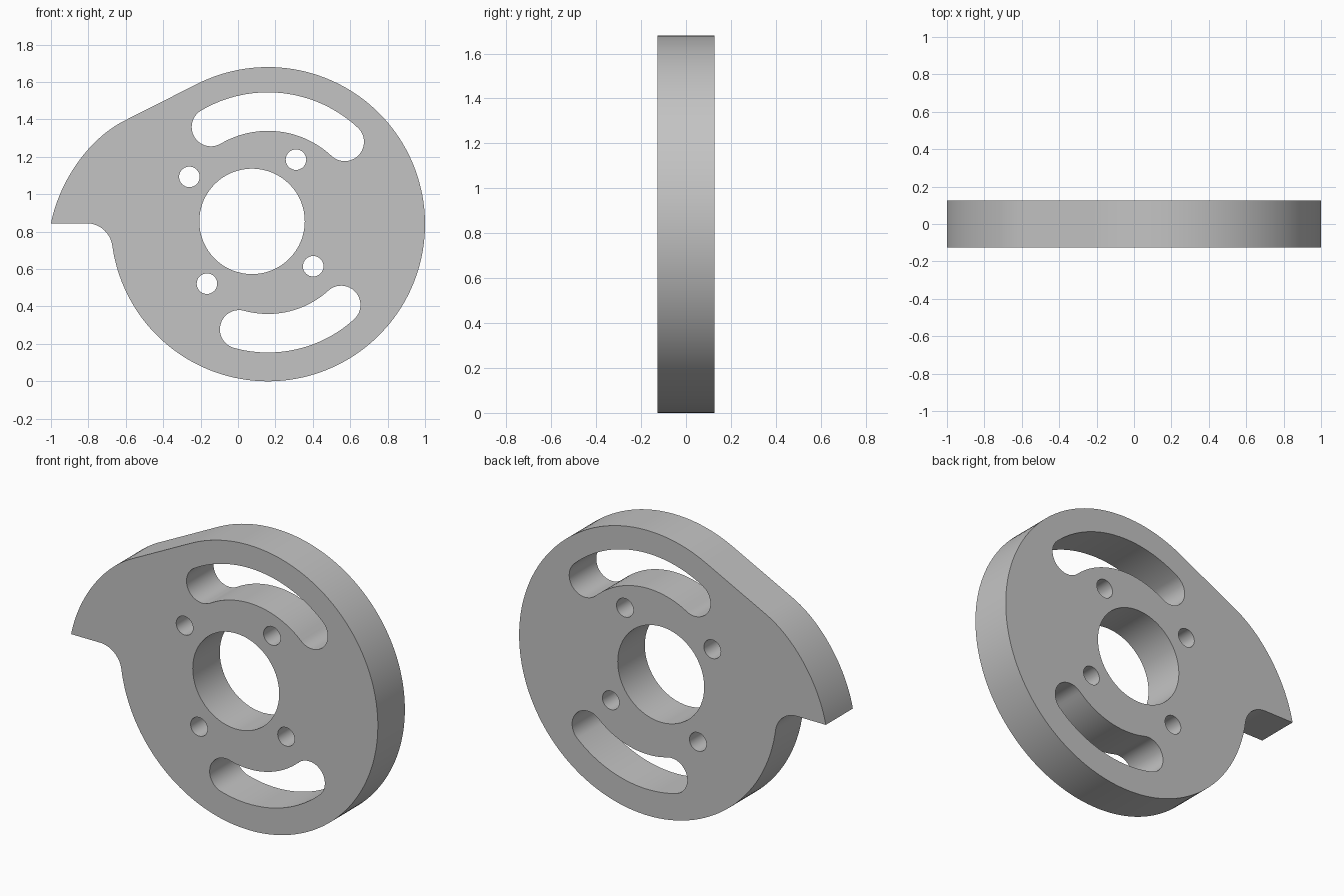
import bpy
import bmesh
from math import cos, sin, radians, atan2, degrees, hypot
from mathutils import Matrix, Vector
from mathutils.geometry import interpolate_bezier

default = bpy.data.objects.get("Cube")
if default:
    bpy.data.objects.remove(default)

HALF_DEPTH = 0.126
CENTRE = (0.16, 0.84)
RADIUS = 0.84


def arc(centre, radius, start, end, steps=24):
    """Points along an arc, angles in degrees."""
    angles = [radians(start + (end - start) * i / steps) for i in range(steps + 1)]
    return [(centre[0] + radius * cos(a), centre[1] + radius * sin(a)) for a in angles]


def circle(centre, radius, steps=64):
    return arc(centre, radius, 0, 360, steps)[:-1]


def slot(radius, half_width, start, end):
    """Curved slot with round ends, concentric with the rim."""
    def cap(angle):
        a = radians(angle)
        return (CENTRE[0] + radius * cos(a), CENTRE[1] + radius * sin(a))
    return (arc(CENTRE, radius + half_width, start, end)
            + arc(cap(end), half_width, end, end + 180)[1:]
            + arc(CENTRE, radius - half_width, end, start)[1:]
            + arc(cap(start), half_width, start - 180, start)[1:-1])


# Outer profile: rim, straight shoulder, curved nose, flat step and fillet
step_z = 0.845
fillet_r = 0.139
fillet = (-0.81, step_z - fillet_r)
join = degrees(atan2(fillet[1] - CENTRE[1], fillet[0] - CENTRE[0]))
nose = interpolate_bezier(Vector((-0.61, 1.392)), Vector((-0.80, 1.295)),
                          Vector((-0.955, 1.07)), Vector((-1.0, step_z)), 24)
outline = (arc(CENTRE, RADIUS, join, 117, 128)
           + [tuple(p[:2]) for p in nose]
           + arc(fillet, fillet_r, 90, join + 180)[:-1])

# Openings: centre bore, bolt holes, two curved slots
loops = [outline, circle((0.075, 0.855), 0.282)]
for hole in [(-0.26, 1.093), (0.31, 1.185), (0.402, 0.615), (-0.166, 0.522)]:
    loops.append(circle(hole, 0.055, 32))
loops.append(slot(0.602, 0.103, 47, 120.4))
loops.append(slot(0.583, 0.103, 254.7, 312.2))

# Extruded flat profile
curve = bpy.data.curves.new("cam_plate_profile", "CURVE")
curve.dimensions = "2D"
curve.fill_mode = "BOTH"
curve.extrude = HALF_DEPTH
for points in loops:
    spline = curve.splines.new("POLY")
    spline.points.add(len(points) - 1)
    for point, (x, z) in zip(spline.points, points):
        point.co = (x, z, 0, 1)
    spline.use_cyclic_u = True

plate = bpy.data.objects.new("cam_plate", curve)
bpy.context.collection.objects.link(plate)
bpy.ops.object.select_all(action="DESELECT")
plate.select_set(True)
bpy.context.view_layer.objects.active = plate
bpy.ops.object.convert(target="MESH")
plate = bpy.context.view_layer.objects.active
plate.name = "cam_plate"

# Stand the plate upright and weld caps to walls
mesh = plate.data
mesh.transform(Matrix.Rotation(radians(90), 4, "X"))
bm = bmesh.new()
bm.from_mesh(mesh)
bmesh.ops.remove_doubles(bm, verts=bm.verts, dist=0.0001)
bmesh.ops.recalc_face_normals(bm, faces=bm.faces)
bm.to_mesh(mesh)
bm.free()
bpy.ops.object.shade_smooth_by_angle(angle=radians(30))

# Plain grey metal
grey = bpy.data.materials.new("plain_grey")
grey.use_nodes = True
colour = (0.55, 0.55, 0.55, 1)
grey.diffuse_color = colour
grey.node_tree.nodes["Principled BSDF"].inputs["Base Color"].default_value = colour
mesh.materials.clear()
mesh.materials.append(grey)
